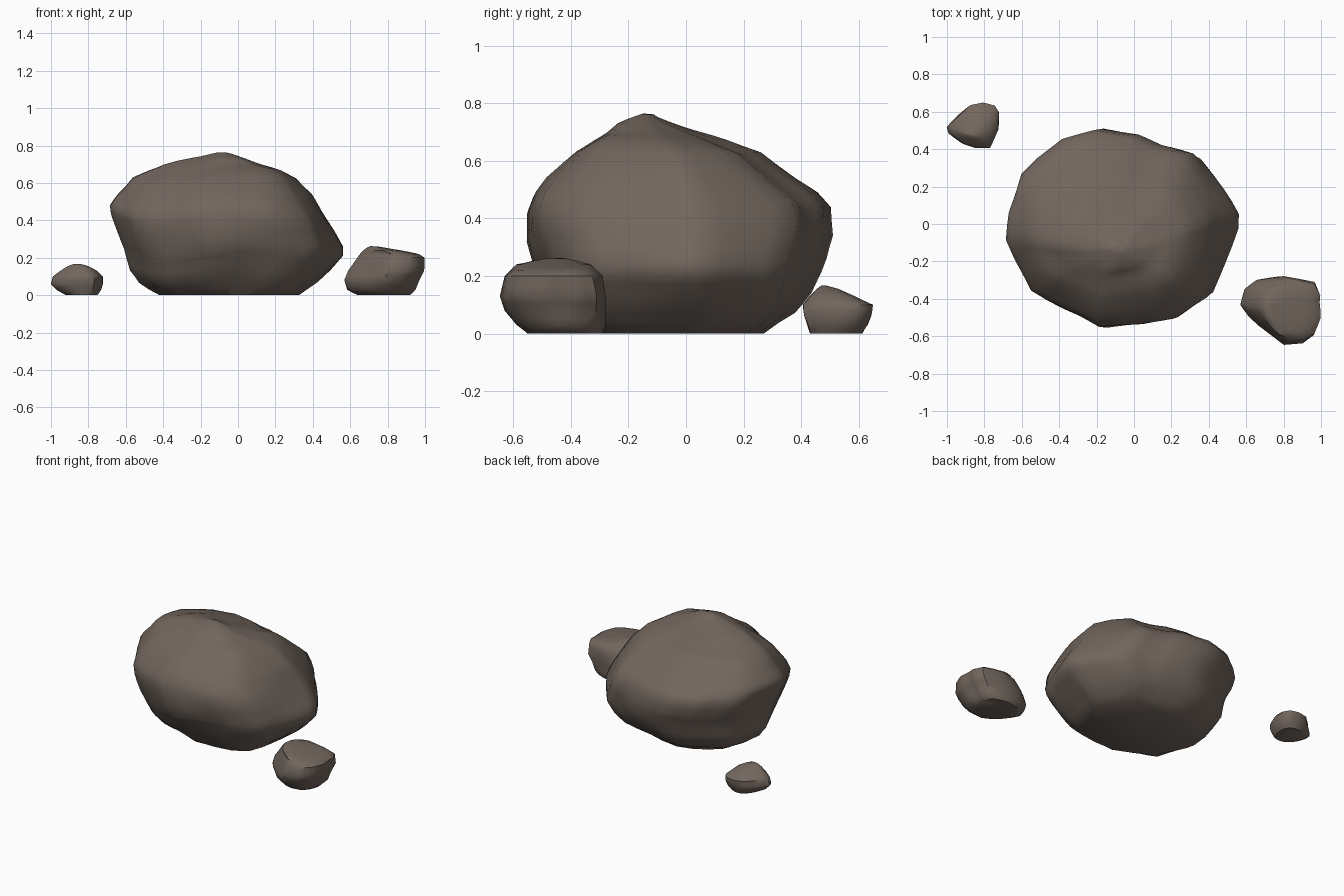
import bpy, bmesh, math
from mathutils import Vector, noise

if "Cube" in bpy.data.objects:
    bpy.data.objects.remove(bpy.data.objects["Cube"])

stone = bpy.data.materials.new("brown_grey_stone")
stone.diffuse_color = (0.168, 0.133, 0.110, 1)
stone.use_nodes = True
stone.node_tree.nodes["Principled BSDF"].inputs["Base Color"].default_value = stone.diffuse_color


def lerp_rows(rows, z):
    """Box (xmin, xmax, ymin, ymax) of the rock at height z."""
    for a, b in zip(rows, rows[1:]):
        if z <= b[0]:
            t = (z - a[0]) / (b[0] - a[0])
            return [p + (q - p) * t for p, q in zip(a[1:], b[1:])]
    return rows[-1][1:]


def split_loop(pts, split):
    """Closed outline with extra points on each side."""
    loop = [Vector(p) for p in pts]
    return [p.lerp(q, k / split) for p, q in zip(loop, loop[1:] + loop[:1]) for k in range(split)]


def rock(name, outline, rows, split, steps, rough, seed, sag=0, bulge=(0, 0), roundness=0):
    """Stack the plan outline, fitted to the box of each height, then weather it."""
    xs, ys = [p[0] for p in outline], [p[1] for p in outline]
    cx, cy = (min(xs) + max(xs)) / 2, (min(ys) + max(ys)) / 2
    hx, hy = (max(xs) - min(xs)) / 2, (max(ys) - min(ys)) / 2
    unit = [Vector(((p.x - cx) / hx, (p.y - cy) / hy)) for p in split_loop(outline, split)]
    # heights between the measured rows
    heights = []
    for a, b in zip(rows, rows[1:]):
        heights += [a[0] + (b[0] - a[0]) * k / steps for k in range(steps)]
    top = rows[-1][0]
    heights.append(top)

    bm = bmesh.new()
    rings = []
    for z in heights:
        a, b, c, d = lerp_rows(rows, z)
        h = z / top
        ends = roundness * abs(2 * h - 1)
        ring = []
        for p in unit:
            q = p.lerp(p.normalized(), ends)
            corner = 2 * q.x * q.y
            # fuller right corners away from the widest height
            if q.x > 0:
                full = bulge[0] if corner < 0 else bulge[1]
                q = q * (1 + full * abs(corner) * (1 - math.exp(-((z - 0.25) / 0.13) ** 2)) * (1 - h ** 4))
            # the front left shoulder hangs lower
            dz = -sag * max(corner, 0) * 4 * h * (1 - h) if q.x < 0 else 0
            ring.append(bm.verts.new(((a + b) / 2 + (b - a) / 2 * q.x,
                                      (c + d) / 2 + (d - c) / 2 * q.y, max(z + dz, z * 0.5))))
        rings.append(ring)
    n = len(unit)
    for lo, hi in zip(rings, rings[1:]):
        for i in range(n):
            j = (i + 1) % n
            bm.faces.new((lo[i], lo[j], hi[j], hi[i]))
    bm.faces.new(rings[-1])
    bm.faces.new(rings[0][::-1])
    bmesh.ops.recalc_face_normals(bm, faces=bm.faces)
    bm.normal_update()
    # soft lumps, leaving the base flat
    for v in bm.verts:
        if v.co.z > 0.001:
            k = noise.noise(v.co * 0.9 / rough ** 0.4 + Vector((seed, 0, 0)))
            v.co += v.normal * k * rough
        v.co.z = max(v.co.z, 0)
    me = bpy.data.meshes.new(name)
    bm.to_mesh(me)
    bm.free()
    me.materials.append(stone)
    ob = bpy.data.objects.new(name, me)
    bpy.context.collection.objects.link(ob)
    bpy.ops.object.select_all(action='DESELECT')
    ob.select_set(True)
    bpy.context.view_layer.objects.active = ob
    bpy.ops.object.shade_smooth_by_angle(angle=0.8)


# large boulder: plan outline, then rows of z, xmin, xmax, ymin, ymax
rock("boulder",
     [(.55, -.02), (.555, .06), (.47, .21), (.34, .375), (.16, .42), (.03, .48), (-.17, .52),
      (-.36, .465), (-.505, .37), (-.60, .28), (-.665, .10), (-.68, -.06), (-.63, -.17),
      (-.53, -.35), (-.36, -.44), (-.14, -.54), (.08, -.51), (.27, -.46), (.41, -.37), (.48, -.22)],
     [(0, -.42, .32, -.33, .27), (.07, -.53, .41, -.40, .38), (.14, -.58, .49, -.455, .44),
      (.21, -.595, .56, -.50, .475), (.26, -.605, .56, -.53, .495), (.34, -.635, .51, -.55, .515),
      (.44, -.67, .44, -.55, .505), (.49, -.68, .41, -.53, .455), (.54, -.65, .385, -.49, .38),
      (.63, -.57, .31, -.39, .26), (.67, -.48, .23, -.33, .14), (.70, -.40, .14, -.28, .05),
      (.73, -.26, .06, -.24, -.03), (.755, -.14, -.02, -.17, -.10), (.762, -.11, -.05, -.15, -.11)],
     2, 2, 0.012, 3, sag=0.08, bulge=(0.1, 0.06))

# stone at the front right
rock("front_stone",
     [(.99, -.37), (.96, -.30), (.79, -.27), (.66, -.29), (.59, -.34), (.57, -.43), (.62, -.49),
      (.725, -.58), (.79, -.64), (.895, -.635), (.955, -.59), (.99, -.50), (.98, -.41)],
     [(0, .64, .92, -.55, -.29), (.03, .585, .95, -.59, -.28), (.08, .57, .97, -.63, -.28),
      (.13, .59, .995, -.645, -.28), (.20, .64, 1.0, -.63, -.29), (.22, .655, .97, -.61, -.31),
      (.24, .675, .87, -.59, -.33), (.255, .695, .78, -.53, -.39), (.26, .71, .74, -.49, -.42)],
     2, 2, 0.004, 9, roundness=0.5)

# pebble at the back left
rock("back_stone",
     [(-.725, .51), (-.72, .60), (-.745, .64), (-.81, .655), (-.88, .64), (-.93, .59),
      (-1, .52), (-.99, .485), (-.92, .43), (-.85, .405), (-.77, .405)],
     [(0, -.92, -.75, .43, .615), (.03, -.97, -.73, .42, .635), (.06, -1, -.72, .41, .645),
      (.10, -.99, -.72, .405, .65), (.13, -.95, -.75, .43, .59), (.155, -.91, -.80, .455, .53),
      (.166, -.88, -.84, .47, .49)],
     2, 2, 0.003, 5, roundness=0.5)
